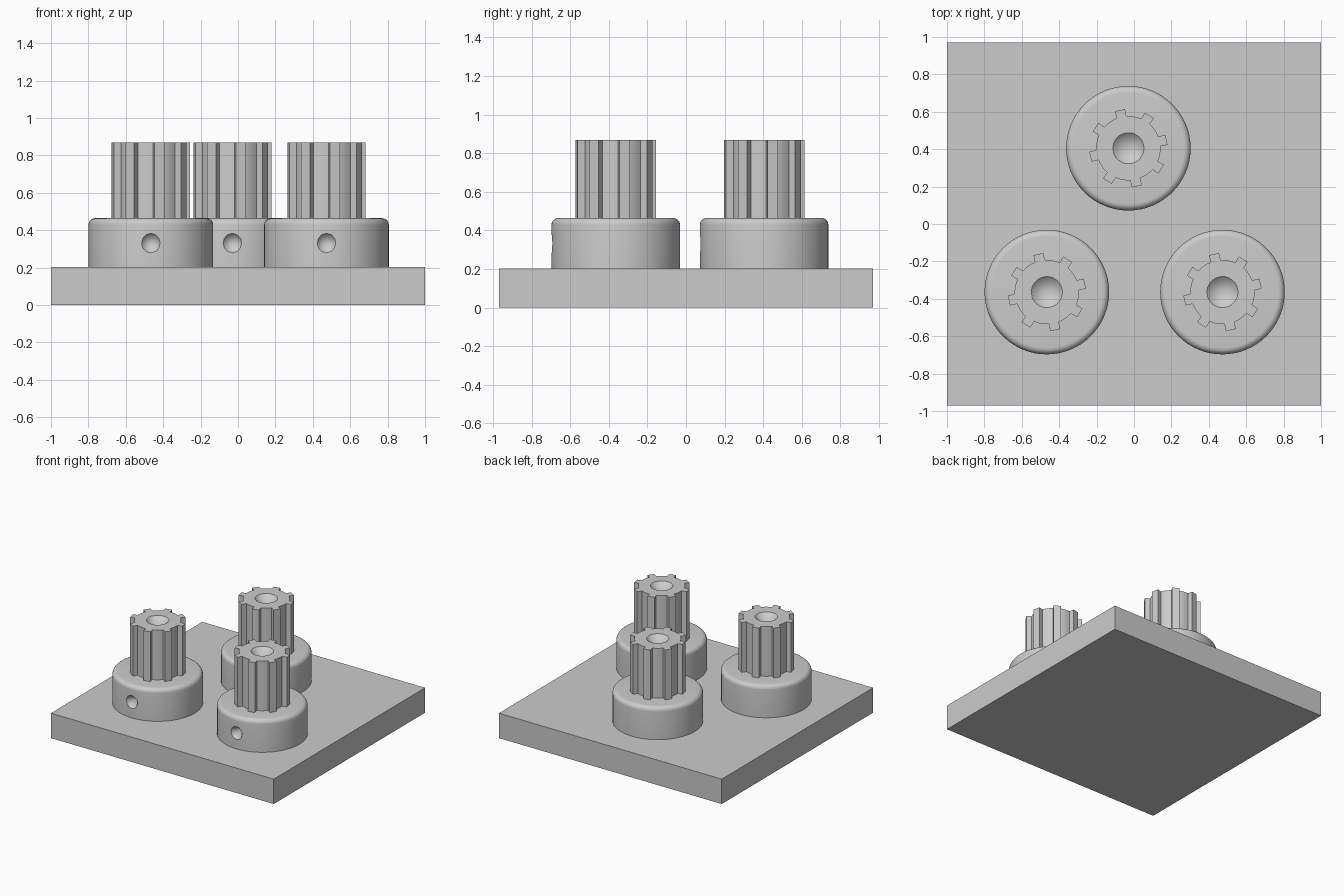
import bpy
import bmesh
from math import radians, sin, cos, pi

if "Cube" in bpy.data.objects:
    bpy.data.objects.remove(bpy.data.objects["Cube"])

PLATE_TOP, HUB_TOP, GEAR_TOP = 0.202, 0.464, 0.868
HUB_R, EDGE_R, ROOT_R, TIP_R, BORE_R = 0.333, 0.035, 0.172, 0.21, 0.083
CENTRES = {"left": (0.473, -0.364), "right": (-0.466, -0.364), "rear": (-0.03, 0.405)}

grey = bpy.data.materials.new("plain_grey")
grey.use_nodes = True
grey.diffuse_color = (0.6, 0.6, 0.6, 1)
grey.node_tree.nodes["Principled BSDF"].inputs["Base Color"].default_value = grey.diffuse_color


def make_object(name, bm, location=(0, 0, 0)):
    bmesh.ops.recalc_face_normals(bm, faces=bm.faces[:])
    mesh = bpy.data.meshes.new(name)
    bm.to_mesh(mesh)
    bm.free()
    mesh.materials.append(grey)
    obj = bpy.data.objects.new(name, mesh)
    obj.location = location
    bpy.context.collection.objects.link(obj)
    return obj


def activate(obj):
    bpy.ops.object.select_all(action='DESELECT')
    obj.select_set(True)
    bpy.context.view_layer.objects.active = obj


def bridge(bm, low, high):
    n = len(low)
    for i in range(n):
        j = (i + 1) % n
        bm.faces.new((low[i], low[j], high[j], high[i]))


def ring(bm, polar, z):
    return [bm.verts.new((r * cos(a), r * sin(a), z)) for r, a in polar]


def add_hub(name, x, y):
    # Round collar with a rounded top edge
    profile = [(HUB_R, PLATE_TOP - 0.01)]
    for k in range(7):
        a = k / 6 * pi / 2
        profile.append((HUB_R - EDGE_R + EDGE_R * cos(a), HUB_TOP - EDGE_R + EDGE_R * sin(a)))
    bm = bmesh.new()
    rings = [ring(bm, [(r, 2 * pi * i / 64) for i in range(64)], z) for r, z in profile]
    for low, high in zip(rings, rings[1:]):
        bridge(bm, low, high)
    bm.faces.new(rings[0])
    bm.faces.new(rings[-1])
    hub = make_object(name, bm, (x, y, 0))

    # Conical set screw hole in the front of the collar
    bpy.ops.mesh.primitive_cone_add(vertices=12, radius1=0.06, depth=0.08,
                                    location=(x, y - HUB_R + 0.03, 0.331),
                                    rotation=(-pi / 2, 0, 0))
    cutter = bpy.context.object
    cutter.name = name + "_screw_hole_cutter"
    cutter.data.materials.append(grey)
    cutter.hide_render = True
    cut = hub.modifiers.new("screw_hole", 'BOOLEAN')
    cut.operation = 'DIFFERENCE'
    cut.solver = 'EXACT'
    cut.object = cutter
    activate(hub)
    bpy.ops.object.modifier_apply(modifier=cut.name)
    bpy.data.objects.remove(cutter)
    bpy.ops.object.shade_smooth_by_angle(angle=radians(25))


def add_gear(name, x, y):
    # Eight narrow teeth around a cylinder, with a conical centre hole on top
    outline = []
    for t in range(8):
        mid = 12.5 + 45 * t
        for r, offset in ((ROOT_R, -9), (TIP_R, -7.5), (TIP_R, 7.5), (ROOT_R, 9),
                          (ROOT_R, 15.75), (ROOT_R, 22.5), (ROOT_R, 29.25)):
            outline.append((r, radians(mid + offset)))
    bm = bmesh.new()
    bottom = ring(bm, outline, HUB_TOP - 0.01)
    top = ring(bm, outline, GEAR_TOP)
    bore = ring(bm, [(BORE_R, a) for _, a in outline], GEAR_TOP)
    bridge(bm, bottom, top)
    bridge(bm, top, bore)
    bm.faces.new(bottom)
    tip = bm.verts.new((0, 0, GEAR_TOP - 0.08))
    for i, v in enumerate(bore):
        bm.faces.new((v, bore[(i + 1) % len(bore)], tip))
    gear = make_object(name, bm, (x, y, 0))
    activate(gear)
    bpy.ops.object.shade_smooth_by_angle(angle=radians(25))


# Base plate
bm = bmesh.new()
bmesh.ops.create_cube(bm, size=1)
bmesh.ops.scale(bm, vec=(2, 1.94, PLATE_TOP), verts=bm.verts)
bmesh.ops.translate(bm, vec=(0, 0, PLATE_TOP / 2), verts=bm.verts)
make_object("base_plate", bm)

# Three toothed posts standing on collars
for side, (cx, cy) in CENTRES.items():
    add_hub(side + "_collar", cx, cy)
    add_gear(side + "_gear", cx, cy)
